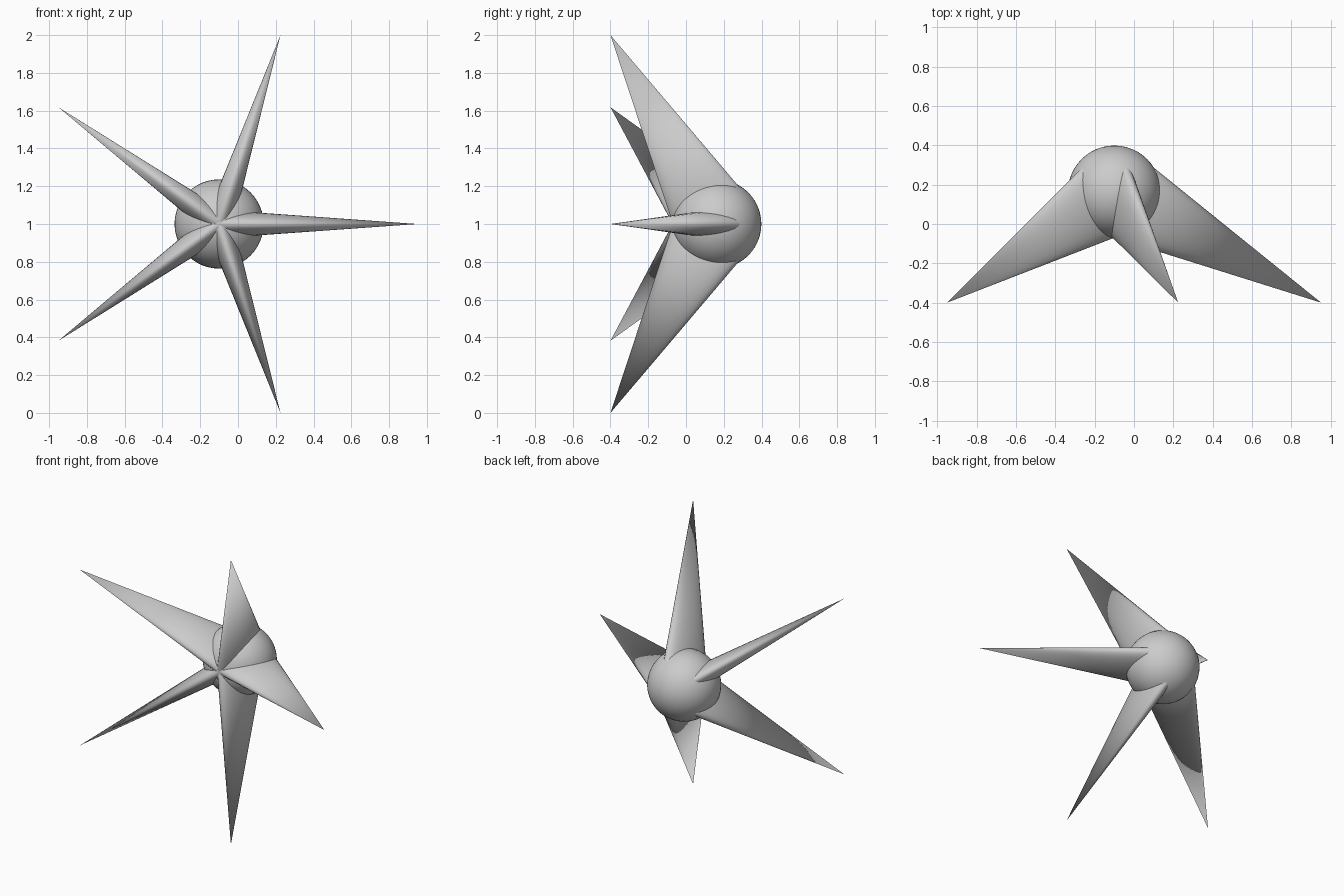
import bpy
from math import cos, sin, pi
from mathutils import Matrix, Vector

if "Cube" in bpy.data.objects:
    bpy.data.objects.remove(bpy.data.objects["Cube"])

CENTRE = Vector((-0.1, 0.163, 1.0))   # ball centre
BALL_R = 0.236
REACH, TIP_Y = 1.0515, -0.4           # spike tips: radius in x/z and depth
HALF_DEEP, HALF_THIN = 0.226, 0.075   # flattened cone base half-widths


def smooth(obj, angle=0.6):
    bpy.ops.object.select_all(action='DESELECT')
    obj.select_set(True)
    bpy.context.view_layer.objects.active = obj
    bpy.ops.object.shade_smooth_by_angle(angle=angle)


# central ball, poles along y
bpy.ops.mesh.primitive_uv_sphere_add(segments=48, ring_count=24, radius=BALL_R,
                                     location=CENTRE, rotation=(pi / 2, 0, 0))
ball = bpy.context.object
ball.name = "ball"
smooth(ball)


# flattened cone from the ball centre out to a swept-forward tip
def spike(i):
    a = i * 2 * pi / 5
    tip = Vector((CENTRE.x + REACH * cos(a), TIP_Y, CENTRE.z + REACH * sin(a)))
    axis = tip - CENTRE
    length = axis.length
    axis.normalize()
    thin = Vector((-sin(a), 0, cos(a)))
    deep = thin.cross(axis)
    bpy.ops.mesh.primitive_cone_add(vertices=32, radius1=1, radius2=0, depth=1)
    obj = bpy.context.object
    obj.name = f"spike_{i + 1}"
    # base at local origin, then scale and aim along the axis
    rot = Matrix((deep, thin, axis)).transposed().to_4x4()
    size = Matrix.Diagonal((HALF_DEEP, HALF_THIN, length, 1))
    obj.data.transform(Matrix.Translation(CENTRE) @ rot @ size
                       @ Matrix.Translation((0, 0, 0.5)))
    if rot.determinant() < 0:
        obj.data.flip_normals()
    smooth(obj)


for i in range(5):
    spike(i)
